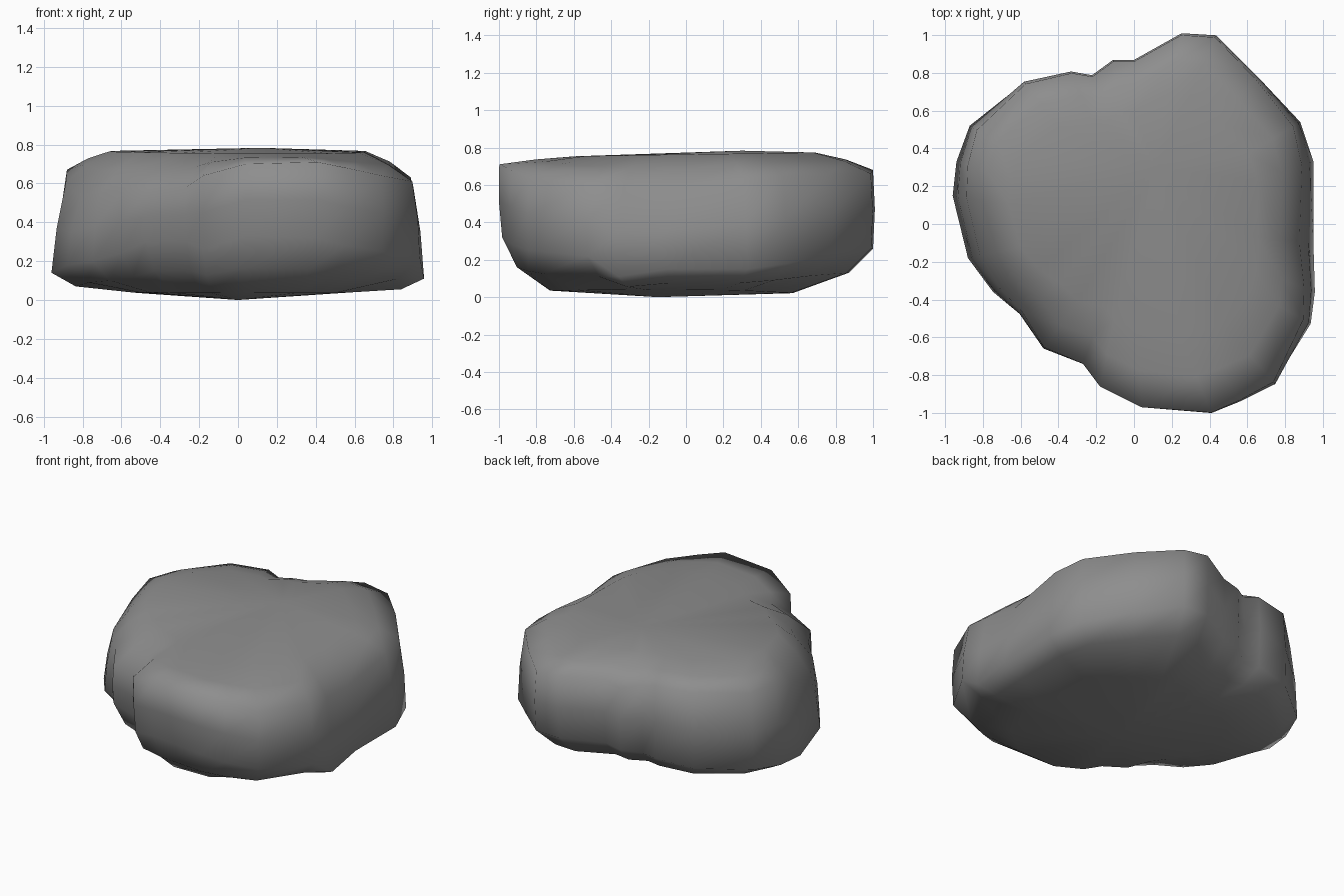
import bpy
import bmesh
from mathutils import Vector

# Remove the default cube
cube = bpy.data.objects.get("Cube")
if cube:
    bpy.data.objects.remove(cube, do_unlink=True)

# Single flat stone colour
stone = bpy.data.materials.new("grey_stone")
stone.use_nodes = True
grey = (0.27, 0.27, 0.27, 1)
stone.diffuse_color = grey
stone.node_tree.nodes["Principled BSDF"].inputs["Base Color"].default_value = grey

# Plan outline, counter-clockwise: x, y, height of lower edge, height of shoulder
OUTLINE = [
    (.95, .33, .15, .63), (.88, .54, .18, .65), (.65, .78, .23, .66),
    (.43, .99, .26, .66), (.25, 1, .26, .68), (0, .86, .24, .67),
    (-.11, .86, .22, .64), (-.22, .78, .2, .66), (-.33, .8, .2, .69),
    (-.58, .75, .18, .69), (-.87, .52, .16, .66), (-.94, .33, .14, .67),
    (-.96, .15, .14, .6), (-.88, -.18, .18, .53), (-.75, -.36, .2, .55),
    (-.61, -.48, .24, .57), (-.48, -.66, .3, .55), (-.27, -.74, .3, .58),
    (-.18, -.86, .26, .64), (.04, -.97, .33, .7), (.41, -1, .32, .71),
    (.56, -.94, .28, .68), (.75, -.85, .25, .64), (.94, -.53, .22, .61),
    (.96, -.36, .11, .59), (.95, -.1, .15, .56),
]


def column(x, y, low, high):
    """Points up the side of the rock, from the underside to the flat top."""
    radius = Vector((x, y)).length
    front = max(0, -y / radius) ** 2
    side = (x / radius) ** 2
    low_scale = 1 - .02 * front          # the front face overhangs
    high_scale = 1 - .08 * side ** 2     # the two ends lean inward
    crown = .69 - .11 * front
    crown_z = .763 + .01 * y
    steps = [
        (.57 + .18 * front, .02 + .02 * side + .015 * front),
        (.87 + .04 * front, low * .5),
        (low_scale, low),
        ((low_scale + high_scale) / 2 + .01, (low + high) / 2),
        (high_scale, high),
        ((high_scale + crown) / 2 + .01, high + (crown_z - high) * .6),
        (crown, crown_z),
    ]
    return [Vector((x * s, y * s, z)) for s, z in steps]


# Loft the columns into a closed boulder
bm = bmesh.new()
columns = [[bm.verts.new(p) for p in column(*row)] for row in OUTLINE]
bottom = bm.verts.new((0, -.15, 0))
top = bm.verts.new((.12, .3, .783))
for i, here in enumerate(columns):
    ahead = columns[(i + 1) % len(columns)]
    for j in range(len(here) - 1):
        bm.faces.new((here[j], ahead[j], ahead[j + 1], here[j + 1]))
    bm.faces.new((ahead[0], here[0], bottom))
    bm.faces.new((here[-1], ahead[-1], top))
bmesh.ops.recalc_face_normals(bm, faces=bm.faces)
for face in bm.faces:
    face.smooth = True

mesh = bpy.data.meshes.new("boulder")
bm.to_mesh(mesh)
bm.free()
mesh.materials.append(stone)
boulder = bpy.data.objects.new("boulder", mesh)
bpy.context.collection.objects.link(boulder)
